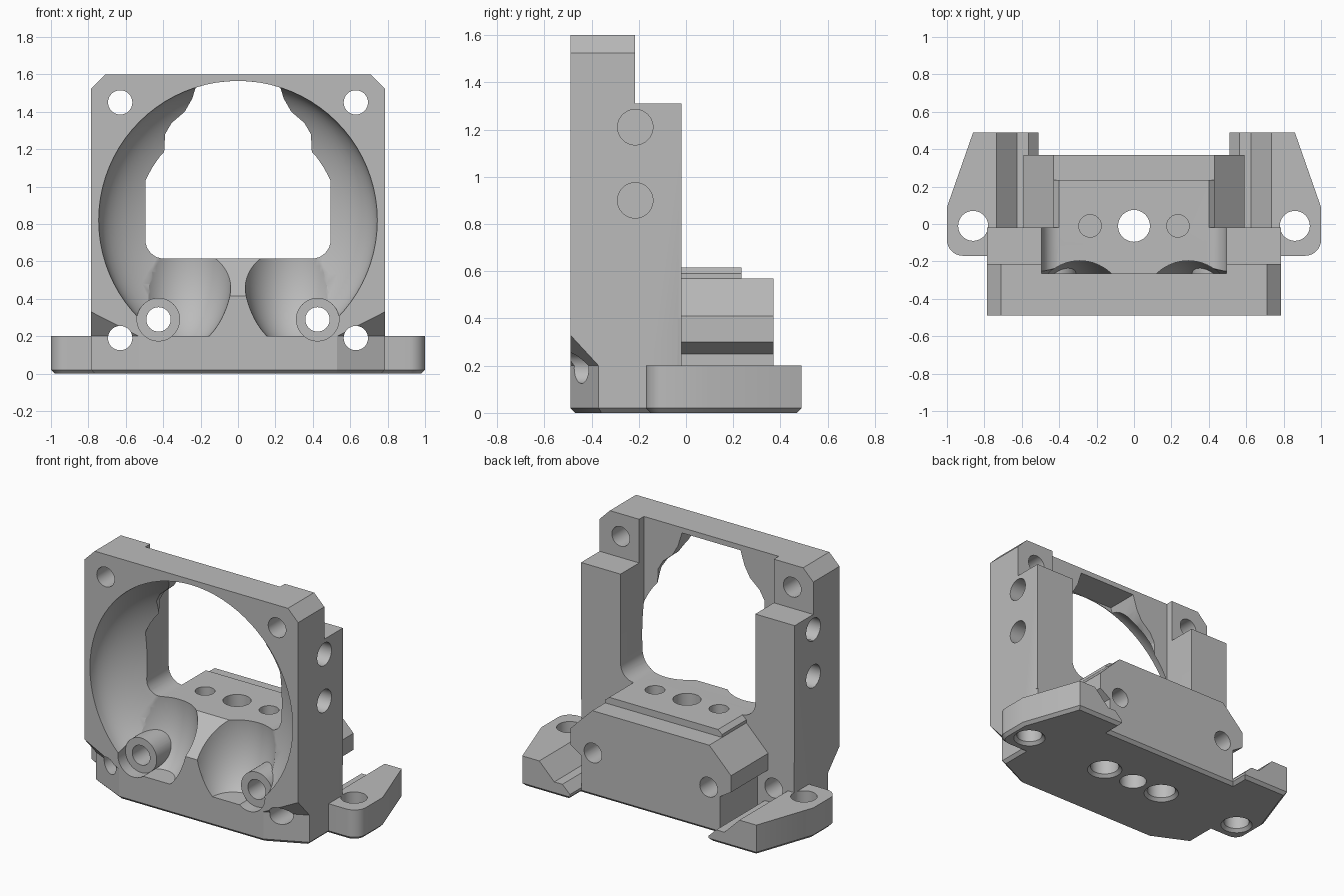
import bpy, bmesh, math
from mathutils import Vector, Matrix

cube = bpy.data.objects.get("Cube")
if cube:
    bpy.data.objects.remove(cube)

grey = bpy.data.materials.new("light_grey_plastic")
grey.use_nodes = True
COLOR = (0.5, 0.5, 0.5, 1)
grey.diffuse_color = COLOR
grey.node_tree.nodes["Principled BSDF"].inputs["Base Color"].default_value = COLOR


def finish(bm, name):
    bmesh.ops.recalc_face_normals(bm, faces=bm.faces)
    mesh = bpy.data.meshes.new(name)
    bm.to_mesh(mesh)
    bm.free()
    mesh.materials.append(grey)
    ob = bpy.data.objects.new(name, mesh)
    bpy.context.collection.objects.link(ob)
    return ob


def prism(name, pts, lo, hi, axis, chamfer=0):
    """Extrude a 2D outline along an axis from lo to hi."""
    place = {"x": lambda a, b, c: (c, a, b),
             "y": lambda a, b, c: (a, c, b),
             "z": lambda a, b, c: (a, b, c)}[axis]
    bm = bmesh.new()
    face = bm.faces.new([bm.verts.new(place(a, b, lo)) for a, b in pts])
    edges = list(face.edges)
    ext = bmesh.ops.extrude_face_region(bm, geom=[face], use_keep_orig=True)
    shift = Vector(place(0, 0, hi - lo))
    for v in ext["geom"]:
        if isinstance(v, bmesh.types.BMVert):
            v.co += shift
    bmesh.ops.recalc_face_normals(bm, faces=bm.faces)
    if chamfer:
        bmesh.ops.bevel(bm, geom=edges, offset=chamfer, segments=1, affect="EDGES")
    return finish(bm, name)


def rod(name, start, end, r1, r2=None):
    """Cylinder or cone between two points."""
    a, b = Vector(start), Vector(end)
    turn = (b - a).to_track_quat("Z", "Y").to_matrix().to_4x4()
    bm = bmesh.new()
    bmesh.ops.create_cone(bm, cap_ends=True, segments=48, radius1=r1,
                          radius2=r1 if r2 is None else r2, depth=(b - a).length,
                          matrix=Matrix.Translation((a + b) / 2) @ turn)
    return finish(bm, name)


def ellipsoid(name, centre, radii):
    bm = bmesh.new()
    bmesh.ops.create_uvsphere(
        bm, u_segments=64, v_segments=40, radius=1,
        matrix=Matrix.Translation(centre) @ Matrix.Diagonal((*radii, 1)))
    return finish(bm, name)


def mirrored(half):
    return half + [(-x, y) for x, y in reversed(half)]


def combine(target, tool, op):
    tool.hide_render = True
    mod = target.modifiers.new(op, "BOOLEAN")
    mod.operation, mod.solver, mod.object = op, "EXACT", tool
    bpy.context.view_layer.objects.active = target
    bpy.ops.object.modifier_apply(modifier=mod.name)
    bpy.data.objects.remove(tool)


def cut(tool):
    combine(bracket, tool, "DIFFERENCE")


def add(tool):
    combine(bracket, tool, "UNION")


FRONT = -0.49
SIDES = (1, -1)

# Upright frame with rear columns
bracket = prism("fan_duct_bracket",
                [(FRONT, 0.05), (FRONT, 1.6), (-0.215, 1.6), (-0.215, 1.31),
                 (-0.02, 1.31), (-0.02, 0.05)], -0.785, 0.785, "x")
for s in SIDES:
    cut(prism("top_corner_cut", [(s * 0.685, 1.625), (s * 0.9, 1.625), (s * 0.9, 1.41)],
              -1, 1, "y"))

# Dished duct with a centre ridge, two scoops and a top relief
cut(ellipsoid("dish_cut", (0, FRONT, 0.82), (0.745, 0.326, 0.745)))
add(prism("centre_ridge", [(FRONT, 0.1), (FRONT, 0.415), (-0.265, 0.615),
                           (-0.1, 0.615), (-0.1, 0.1)], -0.29, 0.29, "x"))
for s in SIDES:
    cut(ellipsoid("scoop_cut", (s * 0.29, FRONT, 0.575), (0.265, 0.295, 0.435)))
cut(prism("top_relief_cut", mirrored([(0.215, 1.565), (0.245, 1.47), (0.285, 1.4),
                                      (0.355, 1.34), (0.39, 1.28), (0.395, 1.18),
                                      (0.3, 1.0)]), -0.485, -0.2, "y"))

# Rear slot with rounded lower corners
corner = [(0.395 + 0.1 * math.cos(a), 0.715 + 0.1 * math.sin(a))
          for a in [-math.pi / 2 * i / 8 for i in range(9)]]
cut(prism("rear_slot_cut", mirrored([(0.495, 1.8)] + corner), -0.265, 0.3, "y"))

# Foot plate with mounting ears
arc = [(0.915 + 0.085 * math.sin(a), -0.085 - 0.085 * math.cos(a))
       for a in [math.pi / 2 * i / 8 for i in range(9)]]
foot = [(0.53, FRONT), (0.785, -0.37), (0.785, -0.17)] + arc + [
    (1, 0.09), (0.86, 0.49), (0.51, 0.49), (0.51, 0.37)]
add(prism("foot_plate", mirrored(foot), 0, 0.2, "z", chamfer=0.02))
for s in SIDES:
    cut(prism("ear_groove_cut", [(s * x, z) for x, z in (
        (0.76, 0.225), (0.625, 0.09), (0.565, 0.09), (0.508, 0.035), (0.508, 0.225))],
        -0.02, 0.6, "y"))

# Rear block and its raised pad
add(prism("rear_block", mirrored([(0.51, 0.03), (0.51, 0.25), (0.59, 0.3),
                                  (0.59, 0.41), (0.43, 0.57)]), -0.1, 0.37, "y"))
add(prism("raised_pad", mirrored([(0.43, 0.5), (0.43, 0.59), (0.4, 0.615)]),
          -0.1, 0.235, "y"))

for s in SIDES:
    # Sloped relief at the lower front corners
    bm = bmesh.new()
    for x, y, z in ((0.86, -0.335, 0.2), (0.455, -0.525, 0.2), (0.86, -0.525, 0.406)):
        for height in (z, -0.1):
            bm.verts.new((s * x, y, height))
    bmesh.ops.convex_hull(bm, input=bm.verts)
    cut(finish(bm, "front_corner_cut"))

    # Screw bosses inside the duct
    x = s * 0.425
    add(rod("screw_boss", (x, -0.41, 0.29), (x, -0.1, 0.29), 0.115))
    cut(rod("boss_seat_cut", (x, -0.6, 0.29), (x, -0.41, 0.29), 0.115))
    cut(rod("boss_hole", (x, -0.6, 0.29), (x, 0.6, 0.29), 0.065))

    # Frame corner holes and side holes
    for z in (0.19, 1.45):
        cut(rod("corner_hole", (s * 0.63, -0.6, z), (s * 0.63, 0.6, z), 0.065))
    for z in (0.9, 1.21):
        cut(rod("side_hole", (s * 0.605, -0.215, z), (s * 0.9, -0.215, z), 0.075))

    # Ear holes, pad holes and underside sockets
    cut(rod("ear_hole", (s * 0.86, -0.01, -0.1), (s * 0.86, -0.01, 0.4), 0.08))
    cut(rod("ear_hole_flare", (s * 0.86, -0.01, -0.02), (s * 0.86, -0.01, 0.02), 0.12, 0.08))
    x = s * 0.235
    cut(rod("pad_hole", (x, -0.01, 0.4), (x, -0.01, 0.7), 0.06))
    cut(rod("foot_socket", (x, -0.01, -0.1), (x, -0.01, 0.2), 0.09))
    cut(rod("foot_socket_flare", (x, -0.01, -0.02), (x, -0.01, 0.02), 0.13, 0.09))

# Centre through hole
cut(rod("centre_hole", (0, -0.01, -0.1), (0, -0.01, 0.8), 0.085))

bpy.ops.object.select_all(action="DESELECT")
bracket.select_set(True)
bpy.context.view_layer.objects.active = bracket
bpy.ops.object.shade_smooth_by_angle(angle=math.radians(25))
